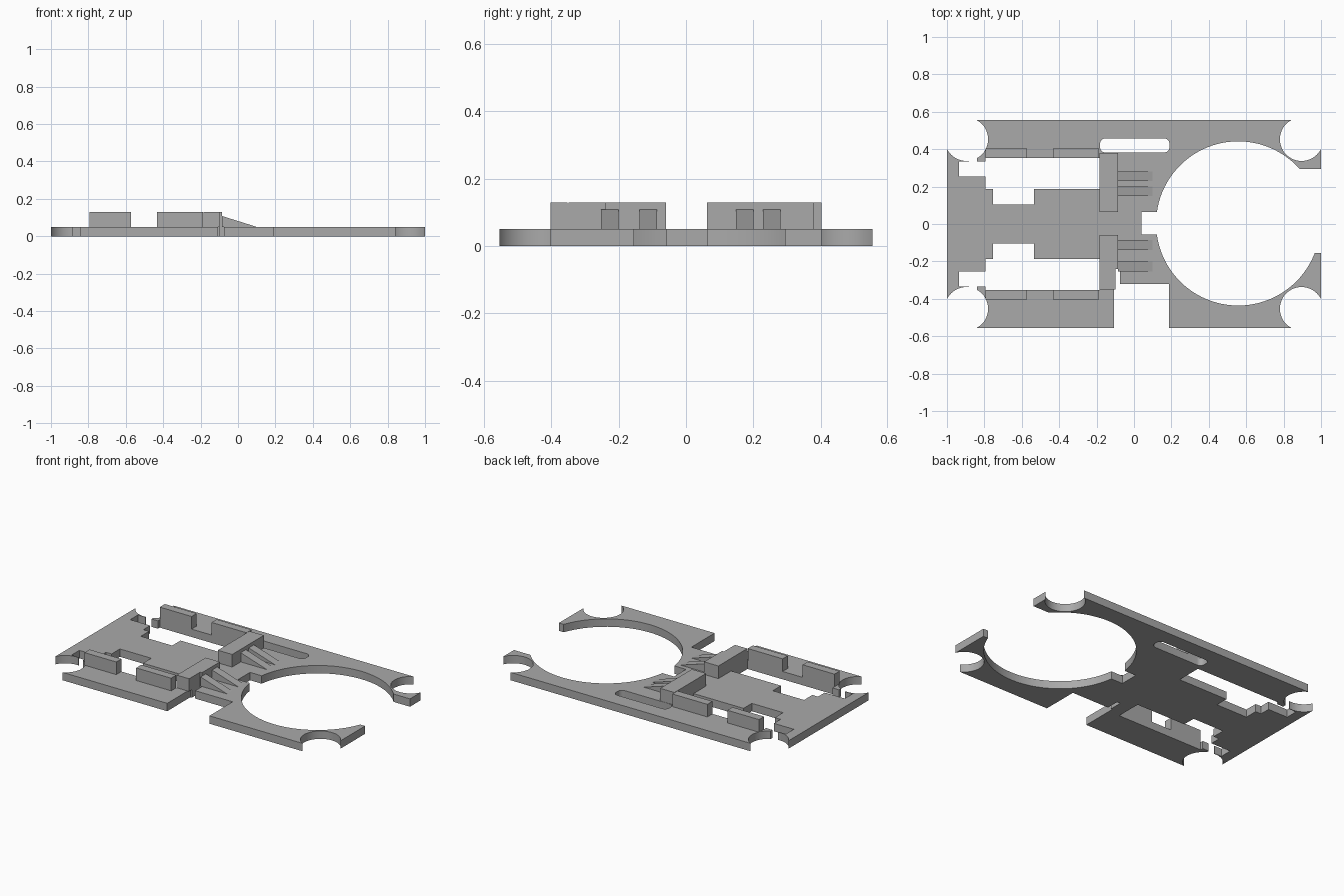
import bpy, bmesh, math

if "Cube" in bpy.data.objects:
    bpy.data.objects.remove(bpy.data.objects["Cube"], do_unlink=True)

PLATE_H = 0.05
TOP = 0.13

grey = bpy.data.materials.new("plain grey")
grey.use_nodes = True
grey.diffuse_color = (0.4, 0.4, 0.4, 1)
grey.node_tree.nodes["Principled BSDF"].inputs["Base Color"].default_value = grey.diffuse_color


def prism(name, points, low, high, axis="z"):
    """Extrude an outline along z, or an xz outline along y."""
    bm = bmesh.new()
    place = (lambda a, b, c: (a, b, c)) if axis == "z" else (lambda a, b, c: (a, c, b))
    face = bm.faces.new([bm.verts.new(place(a, b, low)) for a, b in points])
    new = bmesh.ops.extrude_face_region(bm, geom=[face])["geom"]
    shift = place(0, 0, high - low)
    bmesh.ops.translate(bm, vec=shift, verts=[v for v in new if isinstance(v, bmesh.types.BMVert)])
    bmesh.ops.recalc_face_normals(bm, faces=bm.faces)
    mesh = bpy.data.meshes.new(name)
    bm.to_mesh(mesh)
    bm.free()
    mesh.materials.append(grey)
    obj = bpy.data.objects.new(name, mesh)
    bpy.context.collection.objects.link(obj)
    return obj


def box(name, x0, x1, y0, y1, low, high):
    y0, y1 = sorted((y0, y1))
    return prism(name, [(x0, y0), (x1, y0), (x1, y1), (x0, y1)], low, high)


def arc(cx, cy, r, start, end, steps):
    angles = [math.radians(start + (end - start) * i / steps) for i in range(steps + 1)]
    return [(cx + r * math.cos(a), cy + r * math.sin(a)) for a in angles]


cutters = []


def cut_box(x0, x1, y0, y1):
    cutters.append(box("cutter", x0, x1, y0, y1, -0.1, 0.2))


def cut_round(cx, cy, r, steps):
    cutters.append(prism("cutter", arc(cx, cy, r, 0, 360, steps)[:-1], -0.1, 0.2))


# Base plate and its openings
plate = box("base_plate", -1, 1, -0.555, 0.555, 0, PLATE_H)

for side in (1, -1):
    # Corner scallops
    for end in (1, -1):
        cut_round(end * 0.896, side * 0.453, 0.116, 48)
        x0, x1 = sorted((end * 0.896, end * 1.1))
        cut_box(x0, x1, side * 0.453, side * 0.7)
    # Stepped long slots with a gap into the end scallops
    cut_box(-0.795, -0.185, side * 0.188, side * 0.352)
    cut_box(-0.755, -0.535, side * 0.105, side * 0.2)
    cut_box(-0.935, -0.78, side * 0.255, side * 0.333)
    cut_box(-0.882, -0.84, side * 0.32, side * 0.37)

# Large ring opening with its mouth and inner notch
cut_round(0.557, 0.003, 0.439, 96)
cut_box(0.6, 1.1, -0.155, 0.295)
cut_box(0.04, 0.2, -0.057, 0.063)

# Front side notch and narrow relief
cut_box(-0.108, 0.188, -0.7, -0.322)
cut_box(-0.098, -0.075, -0.4, -0.24)

# Rounded slot at the back
r = 0.03
slot = []
for cx, cy, start in ((0.16, 0.428, 0), (-0.152, 0.428, 90), (-0.152, 0.412, 180), (0.16, 0.412, 270)):
    slot += arc(cx, cy, r, start, start + 90, 6)
cutters.append(prism("cutter", slot, -0.1, 0.2))

for cutter in cutters:
    mod = plate.modifiers.new("opening", "BOOLEAN")
    mod.operation = "DIFFERENCE"
    mod.solver = "EXACT"
    mod.object = cutter
graph = bpy.context.evaluated_depsgraph_get()
cut_mesh = bpy.data.meshes.new_from_object(plate.evaluated_get(graph))
plate.modifiers.clear()
plate.data = cut_mesh
for cutter in cutters:
    bpy.data.objects.remove(cutter, do_unlink=True)

# Smooth the round walls only
bpy.ops.object.select_all(action="DESELECT")
plate.select_set(True)
bpy.context.view_layer.objects.active = plate
bpy.ops.object.shade_smooth_by_angle(angle=math.radians(30))

# Raised guide rails beside the slots
for side, label in ((1, "back"), (-1, "front")):
    box(label + "_end_rail", -0.795, -0.572, side * 0.352, side * 0.403, PLATE_H, TOP)
    box(label + "_inner_rail", -0.432, -0.187, side * 0.352, side * 0.403, PLATE_H, TOP)

# Cross walls, the front one stepped around the relief
box("back_cross_wall", -0.185, -0.085, 0.063, 0.38, PLATE_H, TOP)
prism("front_cross_wall", [(-0.185, -0.35), (-0.098, -0.35), (-0.098, -0.24),
                           (-0.085, -0.24), (-0.085, -0.06), (-0.185, -0.06)], PLATE_H, TOP)

# Sloping ribs bracing the walls
slope = [(-0.085, PLATE_H), (0.1, PLATE_H), (-0.085, 0.108)]
for i, y in enumerate((0.255, 0.175, -0.112, -0.227)):
    prism("bracing_rib_%d" % (i + 1), slope, y - 0.026, y + 0.026, "y")
